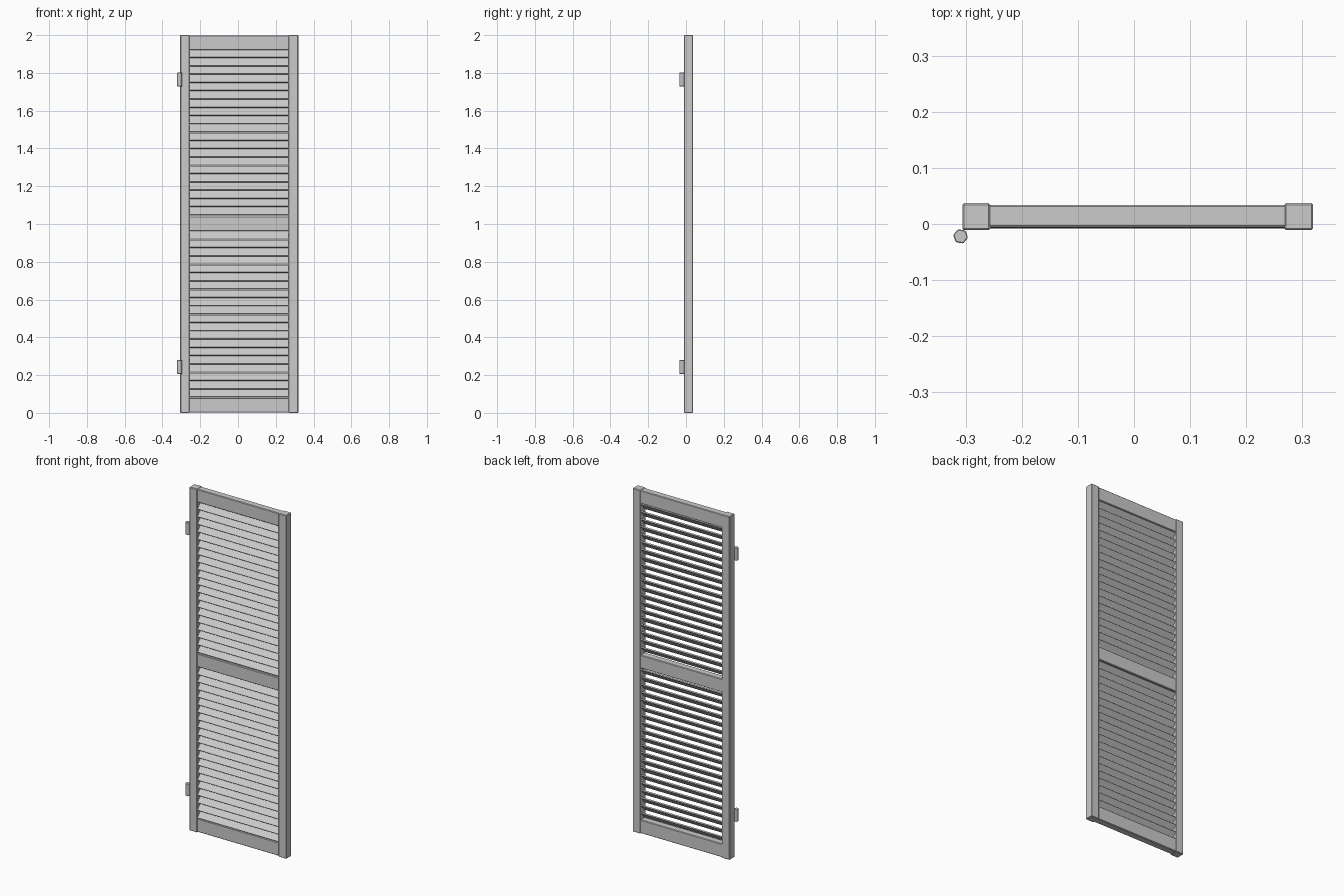
import bpy, bmesh, math, random
from mathutils import Matrix

random.seed(4)
cube = bpy.data.objects.get("Cube")
if cube:
    bpy.data.objects.remove(cube, do_unlink=True)

grey = bpy.data.materials.new("weathered_grey")
grey.use_nodes = True
colour = (0.6, 0.6, 0.6, 1)
grey.diffuse_color = colour
grey.node_tree.nodes["Principled BSDF"].inputs["Base Color"].default_value = colour


def finish(name, bm, bevel=0):
    mesh = bpy.data.meshes.new(name)
    bm.to_mesh(mesh)
    bm.free()
    mesh.materials.append(grey)
    obj = bpy.data.objects.new(name, mesh)
    bpy.context.collection.objects.link(obj)
    if bevel:
        mod = obj.modifiers.new("worn_edges", 'BEVEL')
        mod.width = bevel
        mod.segments = 1
    return obj


def box(name, x, y, z, bevel=0):
    """Box spanning the given ranges on each axis."""
    bm = bmesh.new()
    size = [b - a for a, b in (x, y, z)]
    mid = [(a + b) / 2 for a, b in (x, y, z)]
    bmesh.ops.create_cube(bm, size=1, matrix=Matrix.Translation(mid) @ Matrix.Diagonal((*size, 1)))
    return finish(name, bm, bevel)


# Upright stiles
box("right_stile", (-0.306, -0.256), (-0.011, 0.037), (0, 2), 0.003)
box("left_stile", (0.268, 0.319), (-0.011, 0.037), (0, 2), 0.003)

# Cross rails
for name, low, high in (("bottom_rail", 0.002, 0.08), ("middle_rail", 0.963, 1.04),
                        ("top_rail", 1.922, 1.998)):
    box(name, (-0.26, 0.272), (-0.006, 0.034), (low, high), 0.003)

# Louvre slats, low at the front and high at the back
COUNT = 20
for panel, low, high in (("lower", 0.08, 0.96), ("upper", 1.045, 1.922)):
    pitch = (high - low) / COUNT
    for i in range(COUNT):
        bm = bmesh.new()
        tilt = math.radians(47 + random.uniform(-1.5, 1.5))
        place = (Matrix.Translation((0.006, 0.013, low + (i + 0.5) * pitch))
                 @ Matrix.Rotation(tilt, 4, 'X') @ Matrix.Diagonal((0.53, 0.052, 0.007, 1)))
        bmesh.ops.create_cube(bm, size=1, matrix=place)
        finish(f"{panel}_slat_{i + 1}", bm)

# Six-sided hinge barrels on the right stile
for name, z in (("lower_hinge", 0.243), ("upper_hinge", 1.765)):
    bm = bmesh.new()
    bmesh.ops.create_cone(bm, cap_ends=True, segments=6, radius1=0.0135, radius2=0.0135, depth=0.072,
                          matrix=Matrix.Translation((-0.309, -0.022, z)) @ Matrix.Rotation(math.radians(20), 4, 'Z'))
    finish(name, bm, 0.0015)
